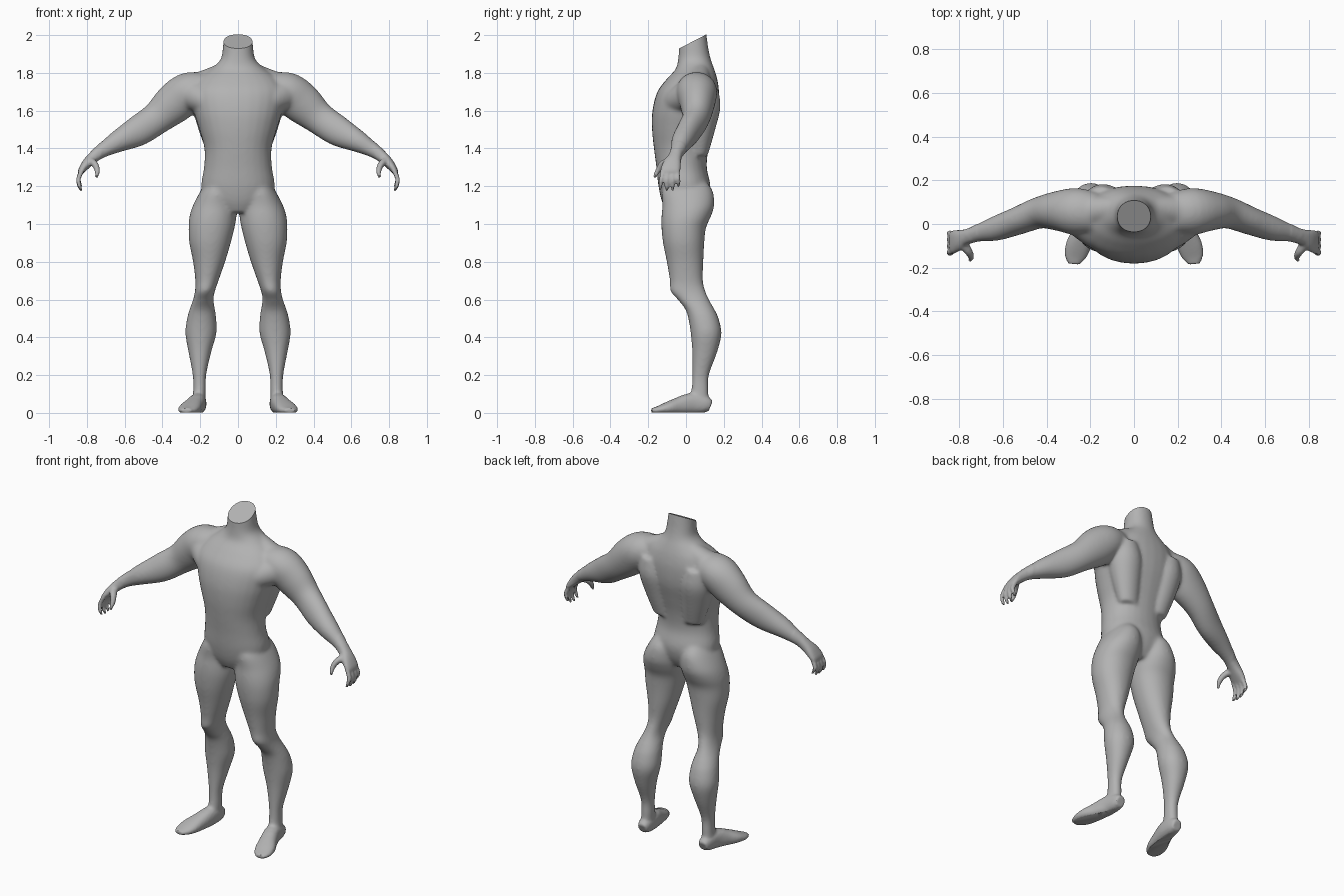
import bpy, bmesh, math
from mathutils import Vector

if "Cube" in bpy.data.objects:
    bpy.data.objects.remove(bpy.data.objects["Cube"])

skin = bpy.data.materials.new("plain grey")
skin.diffuse_color = (0.45, 0.45, 0.45, 1)
skin.use_nodes = True
skin.node_tree.nodes["Principled BSDF"].inputs["Base Color"].default_value = skin.diffuse_color
bm = bmesh.new()


def smooth_rows(rows, steps=4):
    """Catmull-Rom interpolation of a list of section rows."""
    out = []
    for i in range(len(rows) - 1):
        p = [rows[max(i - 1, 0)], rows[i], rows[i + 1], rows[min(i + 2, len(rows) - 1)]]
        for k in range(steps):
            t = k / steps
            out.append([0.5 * (2 * b + (c - a) * t + (2 * a - 5 * b + 4 * c - d) * t * t
                               + (3 * b - a - 3 * c + d) * t ** 3) for a, b, c, d in zip(*p)])
    return out + [list(rows[-1])]


def tube(rows, axis=(1, 0, 0), flat=False, side=1, power=2.0, n=28):
    """Closed loft through rows of (x, y, z, radius along axis, other radius)."""
    rows = smooth_rows(rows)
    pts = [Vector(r[:3]) for r in rows]
    rings = []
    for i, r in enumerate(rows):
        t = Vector((0, 0, 1)) if flat else (pts[min(i + 1, len(pts) - 1)] - pts[max(i - 1, 0)]).normalized()
        b = t.cross(Vector(axis)).normalized()
        a = b.cross(t)
        ring = []
        for k in range(n):
            ang = 2 * math.pi * k / n
            c, s = math.cos(ang), math.sin(ang)
            c = math.copysign(abs(c) ** (2 / power), c)
            s = math.copysign(abs(s) ** (2 / power), s)
            p = pts[i] + a * (c * r[3]) + b * (s * r[4])
            ring.append(bm.verts.new((p.x * side, p.y, p.z)))
        rings.append(ring)
    faces = [bm.faces.new(rings[0]), bm.faces.new(rings[-1])]
    for r0, r1 in zip(rings, rings[1:]):
        for k in range(n):
            faces.append(bm.faces.new((r0[k], r0[(k + 1) % n], r1[(k + 1) % n], r1[k])))
    bmesh.ops.recalc_face_normals(bm, faces=faces)


def upright(rows):
    """Rows of (z, x min, x max, y front, y back) to tube rows."""
    return [((x0 + x1) / 2, (f + b) / 2, z, (x1 - x0) / 2, (b - f) / 2) for z, x0, x1, f, b in rows]


# Torso and neck
tube(upright([(z, -w, w, f, b) for z, w, f, b in (
    (1.06, .10, -.10, .08), (1.12, .17, -.128, .115), (1.20, .195, -.146, .13), (1.30, .18, -.157, .11),
    (1.40, .178, -.17, .12), (1.50, .205, -.18, .145), (1.60, .235, -.178, .17), (1.70, .25, -.152, .175),
    (1.77, .21, -.10, .165), (1.82, .145, -.055, .15), (1.87, .093, -.042, .132), (1.94, .08, -.037, .117),
    (2.08, .068, -.035, .10))]), flat=True, power=2.15)

for s in (1, -1):
    # Trapezius and latissimus
    tube([(0, .07, 1.83, .06, .06), (.10, .07, 1.785, .06, .06), (.20, .06, 1.74, .07, .065),
          (.28, .055, 1.70, .07, .07)], axis=(0, 1, 0), side=s)
    tube([(.10, .07, 1.36, .06, .045), (.125, .08, 1.5, .085, .075), (.14, .085, 1.62, .10, .098),
          (.15, .085, 1.72, .08, .085)], flat=True, side=s)
    # Chest muscle
    tube([(.07, -.07, 1.60, .07, .075), (.16, -.04, 1.65, .08, .075), (.26, .02, 1.69, .07, .08)],
         axis=(0, 1, 0), side=s)
    # Arm
    tube([(.17, .05, 1.73, .09, .075), (.26, .057, 1.70, .108, .105), (.34, .06, 1.637, .093, .108),
          (.43, .052, 1.56, .073, .087), (.53, .015, 1.492, .064, .081), (.63, -.02, 1.44, .057, .06),
          (.70, -.038, 1.40, .043, .043), (.755, -.055, 1.365, .033, .032)], axis=(0, 1, 0), side=s)
    # Palm
    tube([(.73, -.048, 1.383, .035, .034), (.77, -.06, 1.35, .036, .030), (.80, -.073, 1.32, .047, .026),
          (.828, -.083, 1.285, .052, .018), (.836, -.085, 1.268, .045, .012)], axis=(0, 1, 0), side=s, power=2.4)
    # Fingers
    for y0, y1, z in ((-.046, -.04, 1.195), (-.072, -.07, 1.178), (-.098, -.102, 1.175), (-.122, -.135, 1.18)):
        tube([(.822, y0, 1.29, .013, .013), (.843, (y0 + y1) / 2, 1.245, .0125, .0125),
              (.842, y1, z + .03, .011, .011), (.828, y1, z, .007, .007)], axis=(0, 1, 0), side=s, n=12)
    # Thumb
    tube([(.785, -.085, 1.335, .024, .022), (.757, -.125, 1.315, .02, .018), (.745, -.15, 1.28, .014, .014),
          (.75, -.168, 1.245, .008, .008)], axis=(0, 1, 0), side=s, n=12)
    # Leg
    tube(upright([
        (1.24, .06, .15, -.08, .09), (1.18, .02, .195, -.125, .14), (1.10, .008, .238, -.125, .15),
        (1.04, .008, .257, -.13, .132), (.98, .018, .262, -.13, .106), (.90, .038, .258, -.122, .097),
        (.80, .068, .238, -.102, .092), (.70, .103, .226, -.086, .09), (.645, .122, .228, -.083, .103),
        (.60, .130, .238, -.045, .122), (.55, .122, .256, -.005, .15), (.50, .115, .27, .012, .173),
        (.42, .114, .279, .025, .188), (.32, .142, .262, .033, .165), (.20, .168, .24, .033, .122),
        (.12, .170, .238, .028, .12), (.06, .172, .242, .02, .12)]), flat=True, side=s, power=2.1)
    # Foot
    tube([(.205, .13, .035, .028, .03), (.206, .10, .045, .038, .045), (.213, .03, .05, .044, .056),
          (.233, -.04, .036, .05, .046), (.255, -.10, .024, .057, .033), (.27, -.15, .015, .048, .02),
          (.275, -.183, .012, .026, .012)], side=s, power=2.3)

mesh = bpy.data.meshes.new("body")
bm.to_mesh(mesh)
bm.free()
body = bpy.data.objects.new("body", mesh)
bpy.context.collection.objects.link(body)


def bake():
    """Replace the body mesh by its modified result."""
    dg = bpy.context.evaluated_depsgraph_get()
    result = bpy.data.meshes.new_from_object(body.evaluated_get(dg))
    body.modifiers.clear()
    body.data = result


# Fuse the parts into one skin
fuse = body.modifiers.new("fuse", 'REMESH')
fuse.mode = 'VOXEL'
fuse.voxel_size = 0.0075
bake()

# Relax the skin: strongly on the body, lightly on hands and feet
group = body.vertex_groups.new(name="large_forms")
group.add([v.index for v in body.data.vertices if abs(v.co.x) < .72 and v.co.z > .09], 1.0, 'REPLACE')
for name, turns in (("large_forms", 22), ("", 2)):
    relax = body.modifiers.new("relax", 'SMOOTH')
    relax.factor = 0.5
    relax.iterations = turns
    relax.vertex_group = name
bake()

# Slanted neck cut and flat soles
bm = bmesh.new()
bm.from_mesh(body.data)
for point, normal in (((0, .033, 1.965), (0, -.46, .888)), ((0, 0, .002), (0, 0, -1))):
    cut = bmesh.ops.bisect_plane(bm, geom=bm.verts[:] + bm.edges[:] + bm.faces[:], dist=1e-5,
                                 plane_co=point, plane_no=normal, clear_outer=True)
    edges = [e for e in cut['geom_cut'] if isinstance(e, bmesh.types.BMEdge) and e.is_boundary]
    bmesh.ops.holes_fill(bm, edges=edges, sides=0)
bmesh.ops.recalc_face_normals(bm, faces=bm.faces[:])
bm.to_mesh(body.data)
bm.free()

body.data.materials.clear()
body.data.materials.append(skin)
bpy.context.view_layer.objects.active = body
body.select_set(True)
bpy.ops.object.shade_smooth_by_angle(angle=math.radians(40))
